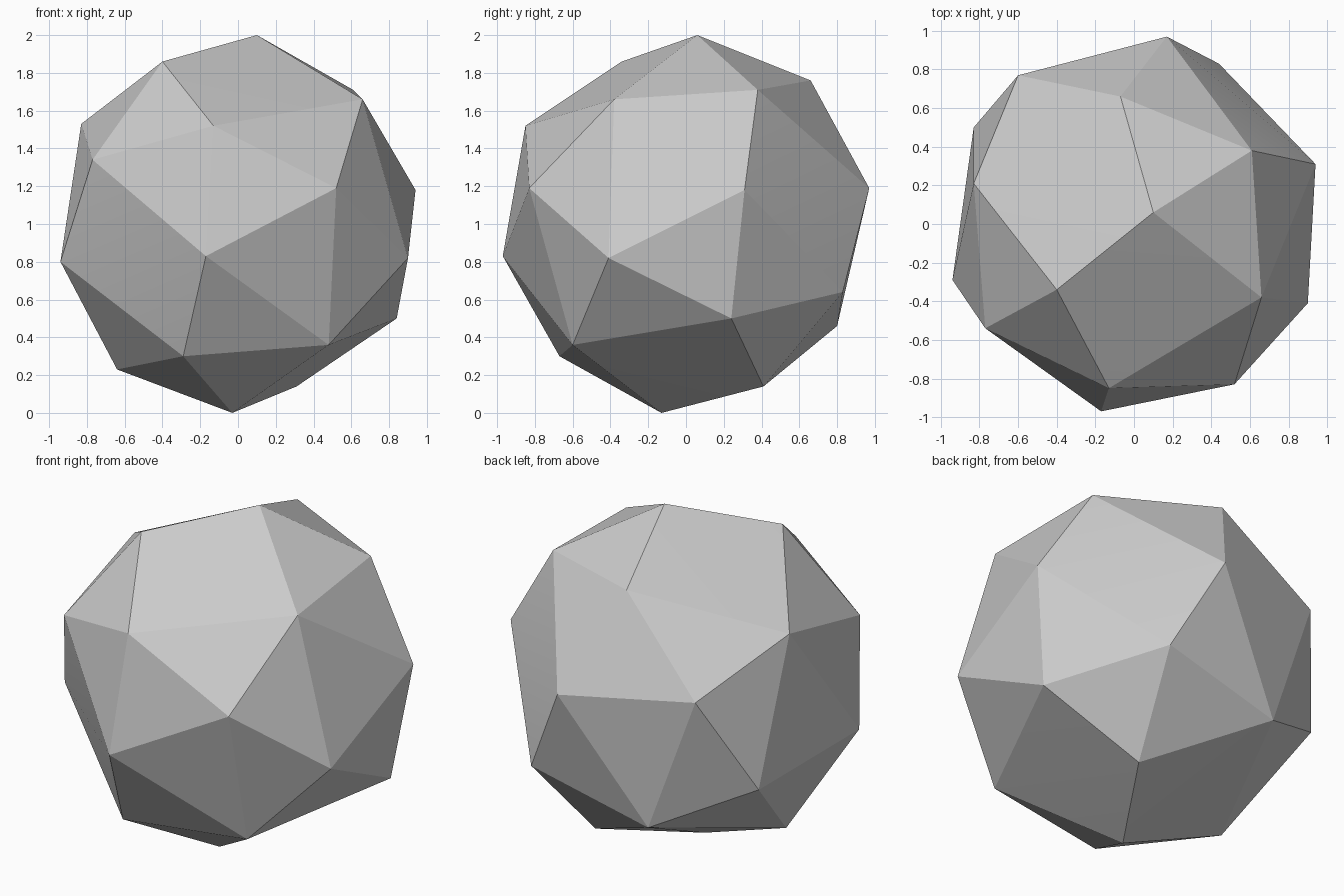
import bpy
import bmesh
import math
from mathutils import Vector

# Remove the default cube
default_cube = bpy.data.objects.get("Cube")
if default_cube:
    bpy.data.objects.remove(default_cube, do_unlink=True)


def make_material(name, colour):
    material = bpy.data.materials.new(name)
    material.use_nodes = True
    material.diffuse_color = colour
    shader = next(n for n in material.node_tree.nodes if n.type == "BSDF_PRINCIPLED")
    shader.inputs["Base Color"].default_value = colour
    return material


def convex_solid(name, corners, material, smooth_angle):
    """Wrap a closed faceted skin around the corner points."""
    bm = bmesh.new()
    for corner in corners:
        bm.verts.new(Vector(corner))
    bmesh.ops.convex_hull(bm, input=bm.verts[:])
    bmesh.ops.recalc_face_normals(bm, faces=bm.faces[:])
    mesh = bpy.data.meshes.new(name)
    bm.to_mesh(mesh)
    bm.free()
    mesh.materials.append(material)
    solid = bpy.data.objects.new(name, mesh)
    bpy.context.collection.objects.link(solid)

    # Blend only the almost coplanar triangles, keep every facet edge crisp
    bpy.ops.object.select_all(action="DESELECT")
    solid.select_set(True)
    bpy.context.view_layer.objects.active = solid
    bpy.ops.object.shade_smooth_by_angle(angle=smooth_angle)
    return solid


# Crown corners, around the top
crown = [
    (.1, .06, 2), (-.4, -.34, 1.86), (-.07, .66, 1.76),
    (.61, .38, 1.71), (.66, -.38, 1.66),
]

# Upper corners
upper = [
    (-.83, .21, 1.53), (-.13, -.85, 1.52), (-.77, -.54, 1.34),
    (-.6, .77, 1.27), (.17, .97, 1.19), (.52, -.83, 1.19), (.94, .31, 1.18),
]

# Lower corners
lower = [
    (-.17, -.97, .83), (.9, -.41, .82), (-.94, -.29, .8),
    (-.83, .5, .71), (.44, .83, .64), (.84, .24, .5), (-.31, .8, .46),
]

# Base corners, around the bottom
base = [
    (.48, -.6, .36), (-.29, -.67, .3), (-.64, -.03, .23),
    (.31, .41, .14), (-.03, -.13, 0),
]

stone_grey = make_material("stone grey", (.6, .6, .6, 1))
convex_solid("faceted_ball", crown + upper + lower + base, stone_grey, math.radians(12))
